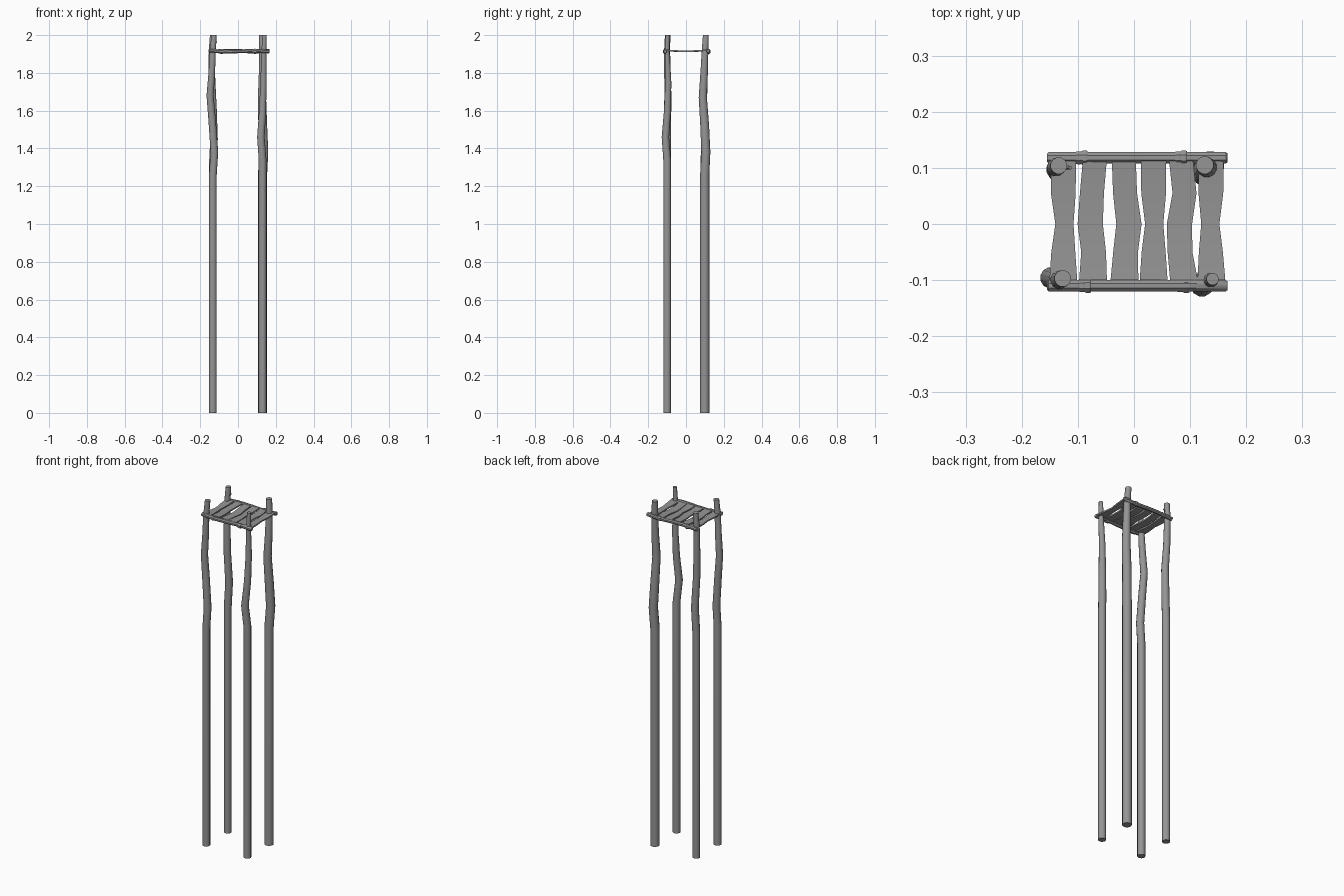
import bpy
import bmesh
import math
from mathutils import Vector

cube = bpy.data.objects.get("Cube")
if cube:
    bpy.data.objects.remove(cube, do_unlink=True)

wood = bpy.data.materials.new("grey wood")
wood.use_nodes = True
GREY = (0.3, 0.3, 0.3, 1)
wood.diffuse_color = GREY
shader = wood.node_tree.nodes["Principled BSDF"]
shader.inputs["Base Color"].default_value = GREY
shader.inputs["Roughness"].default_value = 0.8


def finish(name, bm, smooth=True):
    """Turn a bmesh into a named, shaded object."""
    bmesh.ops.recalc_face_normals(bm, faces=bm.faces)
    mesh = bpy.data.meshes.new(name)
    bm.to_mesh(mesh)
    bm.free()
    mesh.materials.append(wood)
    obj = bpy.data.objects.new(name, mesh)
    bpy.context.collection.objects.link(obj)
    if smooth:
        bpy.ops.object.select_all(action='DESELECT')
        obj.select_set(True)
        bpy.context.view_layer.objects.active = obj
        bpy.ops.object.shade_smooth_by_angle(angle=math.radians(40))
    return obj


def loft(bm, rings):
    """Skin a list of closed rings and cap both ends."""
    loops = [[bm.verts.new(p) for p in ring] for ring in rings]
    count = len(loops[0])
    for a, b in zip(loops, loops[1:]):
        for i in range(count):
            j = (i + 1) % count
            bm.faces.new((a[i], a[j], b[j], b[i]))
    bm.faces.new(loops[0])
    bm.faces.new(loops[-1])


def ring(centre, u, v, radius, sides):
    turns = [math.tau * (i + 0.5) / sides for i in range(sides)]
    return [Vector(centre) + radius * (u * math.cos(t) + v * math.sin(t)) for t in turns]


X, Y, Z = Vector((1, 0, 0)), Vector((0, 1, 0)), Vector((0, 0, 1))


def leg(name, x, y, radius, tip, bends):
    """Straight pole below, crooked branch above; bends are (z, dx, dy)."""
    bm = bmesh.new()
    rings = [ring((x, y, 0), X, Y, radius, 12)]
    for z, dx, dy in bends:
        r = radius + (tip - radius) * max(0, (z - 1.3) / 0.7) ** 2
        rings.append(ring((x + dx, y + dy, z), X, Y, r, 12))
    loft(bm, rings)
    return finish(name, bm)


# Four crooked legs
leg("front_right_leg", -0.133, -0.1, 0.021, 0.015,
    [(1.26, 0, 0), (1.38, 0.008, 0), (1.55, -0.004, 0.002), (1.68, -0.015, 0.004),
     (1.8, -0.006, 0.002), (1.92, 0, 0), (2, 0.006, 0.003)])
leg("front_left_leg", 0.13, -0.1, 0.021, 0.011,
    [(1.34, 0, 0), (1.46, -0.009, -0.009), (1.6, 0, 0.002), (1.75, 0.005, 0.006),
     (1.92, 0.007, 0), (2, 0.01, 0.002)])
leg("back_right_leg", -0.134, 0.097, 0.021, 0.015,
    [(1.3, 0, 0), (1.45, 0.007, 0.003), (1.62, 0.002, -0.006), (1.76, -0.004, 0),
     (1.92, -0.005, 0.004), (2, 0, 0.007)])
leg("back_left_leg", 0.13, 0.099, 0.025, 0.016,
    [(1.26, 0, 0), (1.38, 0.006, 0.006), (1.52, 0.001, 0), (1.67, -0.003, -0.01),
     (1.8, 0, -0.003), (1.92, 0, 0.002), (2, -0.004, 0.006)])


# Broken twig on one leg
twig = bmesh.new()
loft(twig, [ring((-0.132, 0.103, 1.94), X, Y, 0.005, 6),
            ring((-0.113, 0.1, 1.965), X, Y, 0.003, 6)])
finish("twig_stub", twig)


# Long rails, slightly uneven, with rope ties around them
def rail(name, y, ties, sign):
    bm = bmesh.new()
    stations = [-0.155, -0.152, -0.07, 0.01, 0.09, 0.164, 0.167]
    rings = []
    for i, x in enumerate(stations):
        end = i in (0, len(stations) - 1)
        rings.append(ring((x, y, 1.915 + 0.003 * sign * math.sin(i * 2)),
                          Y, Z, 0.008 if end else 0.0108, 8))
    loft(bm, rings)
    finish(name, bm)
    for side, x in zip(("right", "left"), ties):
        bm = bmesh.new()
        for dx, r in ((-0.005, 0.0135), (0.005, 0.015)):
            loft(bm, [ring((x + dx + e * 0.0055, y, 1.914), Y, Z, r - 0.002 * abs(e), 8)
                      for e in (-1, -0.5, 0.5, 1)])
        finish(name + "_tie_" + side, bm)


rail("front_rail", -0.11, (-0.087, 0.088), 1)
rail("back_rail", 0.118, (-0.093, 0.084), -1)


# Hand-hewn planks: (centre offsets, widths) at five stations along y
STATIONS = (-0.1, -0.05, 0, 0.055, 0.112)
THICK = 0.004
SHAPES = {"waisted": (1.1, 0.95, 0.72, 0.98, 1),
          "even": (1.1, 0.98, 1, 0.95, 0.95)}
planks = [
    (-0.126, "waisted", (0, 0, 0.002, 0, 0)),
    (-0.073, "even", (0, 0.001, -0.005, -0.002, 0.003)),
    (-0.016, "even", (-0.001, 0.001, 0.007, 0, -0.002)),
    (0.035, "waisted", (0, 0, 0.001, 0, 0)),
    (0.086, "even", (0.003, -0.004, -0.005, 0.004, -0.002)),
    (0.137, "waisted", (0.001, 0, -0.001, 0, 0)),
]
for n, (x, shape, shifts) in enumerate(planks):
    bm = bmesh.new()
    rings = []
    for y, shift, width in zip(STATIONS, shifts, SHAPES[shape]):
        half = 0.0225 * width
        z = 1.914 + 0.4 * y * y + (n % 2) * 0.001
        rings.append([Vector((x + shift + sx * half, y, z + sz * THICK))
                      for sx, sz in ((-1, -1), (1, -1), (1, 1), (-1, 1))])
    loft(bm, rings)
    finish("plank_%d" % (n + 1), bm)
